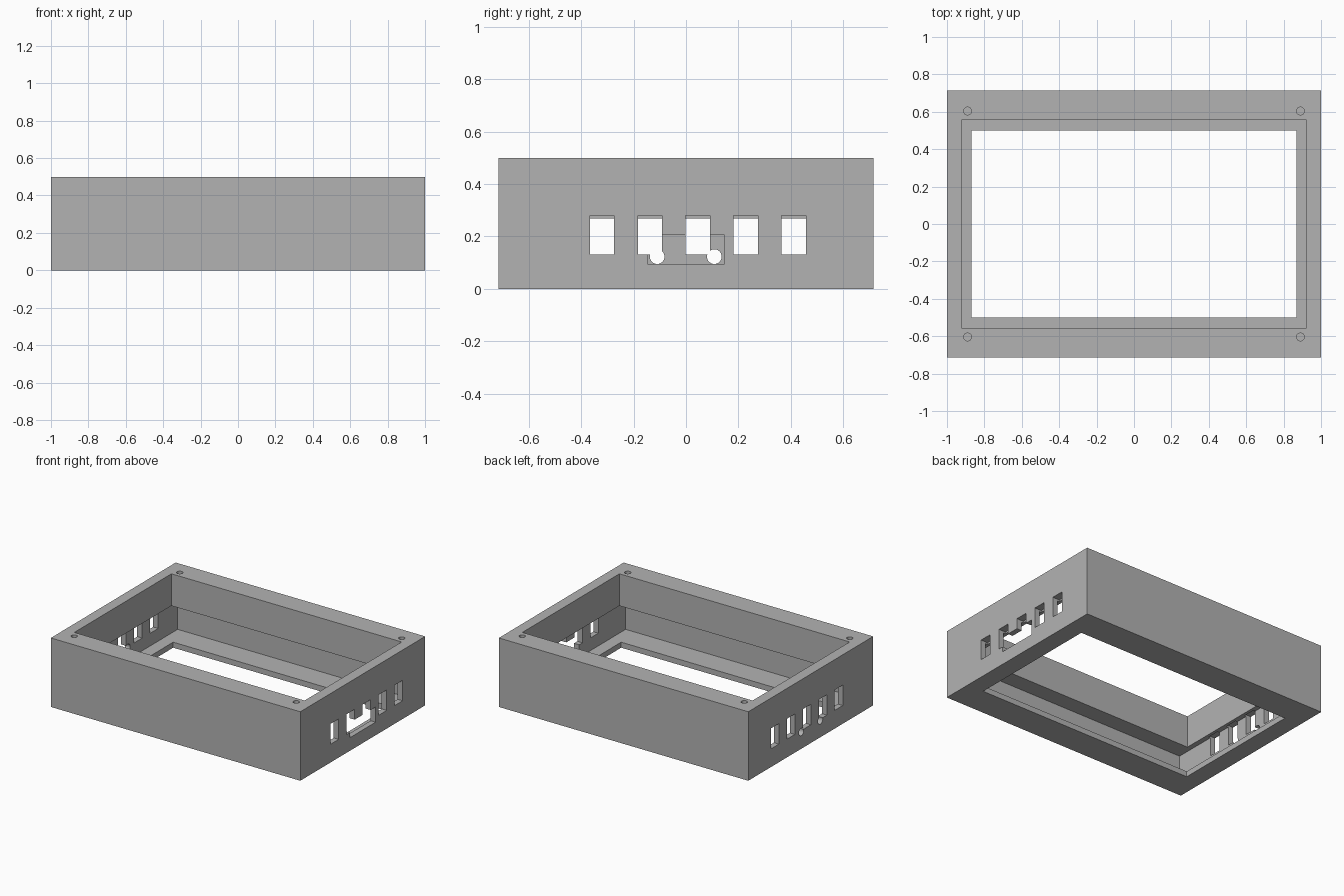
import bpy
from math import pi

cube = bpy.data.objects.get("Cube")
if cube:
    bpy.data.objects.remove(cube, do_unlink=True)

# Single grey plastic
grey = bpy.data.materials.new("plain_grey")
grey.use_nodes = True
colour = (0.45, 0.45, 0.45, 1)
grey.diffuse_color = colour
grey.node_tree.nodes["Principled BSDF"].inputs["Base Color"].default_value = colour


def box(name, x, y, z):
    """Box spanning three (low, high) ranges."""
    spans = (x, y, z)
    bpy.ops.mesh.primitive_cube_add(size=1, location=[(a + b) / 2 for a, b in spans])
    ob = bpy.context.object
    ob.name = name
    ob.scale = [b - a for a, b in spans]
    bpy.ops.object.transform_apply(location=True, rotation=True, scale=True)
    return ob


def cylinder(name, radius, depth, location, rotation=(0, 0, 0)):
    bpy.ops.mesh.primitive_cylinder_add(vertices=32, radius=radius, depth=depth,
                                        location=location, rotation=rotation)
    bpy.context.object.name = name
    return bpy.context.object


def cut(cutter):
    """Subtract the cutter from the case, then discard it."""
    mod = case.modifiers.new("cut", 'BOOLEAN')
    mod.operation = 'DIFFERENCE'
    mod.solver = 'EXACT'
    mod.object = cutter
    bpy.context.view_layer.objects.active = case
    bpy.ops.object.modifier_apply(modifier=mod.name)
    bpy.data.objects.remove(cutter, do_unlink=True)


HEIGHT, FLOOR, LEDGE = 0.5, 0.04, 0.268

# Outer block
case = box("open_case", (-1, 1), (-0.715, 0.715), (0, HEIGHT))
case.data.materials.append(grey)

# Wide lower chamber, narrower upper chamber and floor opening
cut(box("lower_chamber", (-0.96, 0.96), (-0.68, 0.68), (FLOOR, LEDGE)))
cut(box("upper_chamber", (-0.923, 0.923), (-0.556, 0.556), (0.2, 0.6)))
cut(box("floor_opening", (-0.87, 0.87), (-0.5, 0.5), (-0.1, 0.1)))

# Row of five windows in each end wall, stopping short of the thick upper rim
for side in (-1, 1):
    x_span = tuple(sorted((side * 0.945, side * 1.1)))
    for i in range(5):
        y = -0.367 + i * 0.183
        cut(box("window", x_span, (y, y + 0.092), (0.132, 0.28)))

# Wide connector slot in the left end wall
cut(box("connector_slot", (0.945, 1.1), (-0.147, 0.147), (0.095, 0.205)))

# Two round cable holes in the right end wall
for y in (-0.11, 0.108):
    cut(cylinder("cable_hole", 0.028, 0.2, (-1, y, 0.123), (0, pi / 2, 0)))

# Screw holes in the four rim corners
for sx in (-1, 1):
    for sy in (-1, 1):
        cut(cylinder("screw_hole", 0.021, 0.3, (sx * 0.89, sy * 0.604, HEIGHT)))

bpy.ops.object.select_all(action='DESELECT')
case.select_set(True)
bpy.context.view_layer.objects.active = case
bpy.ops.object.shade_smooth_by_angle(angle=pi / 9)
